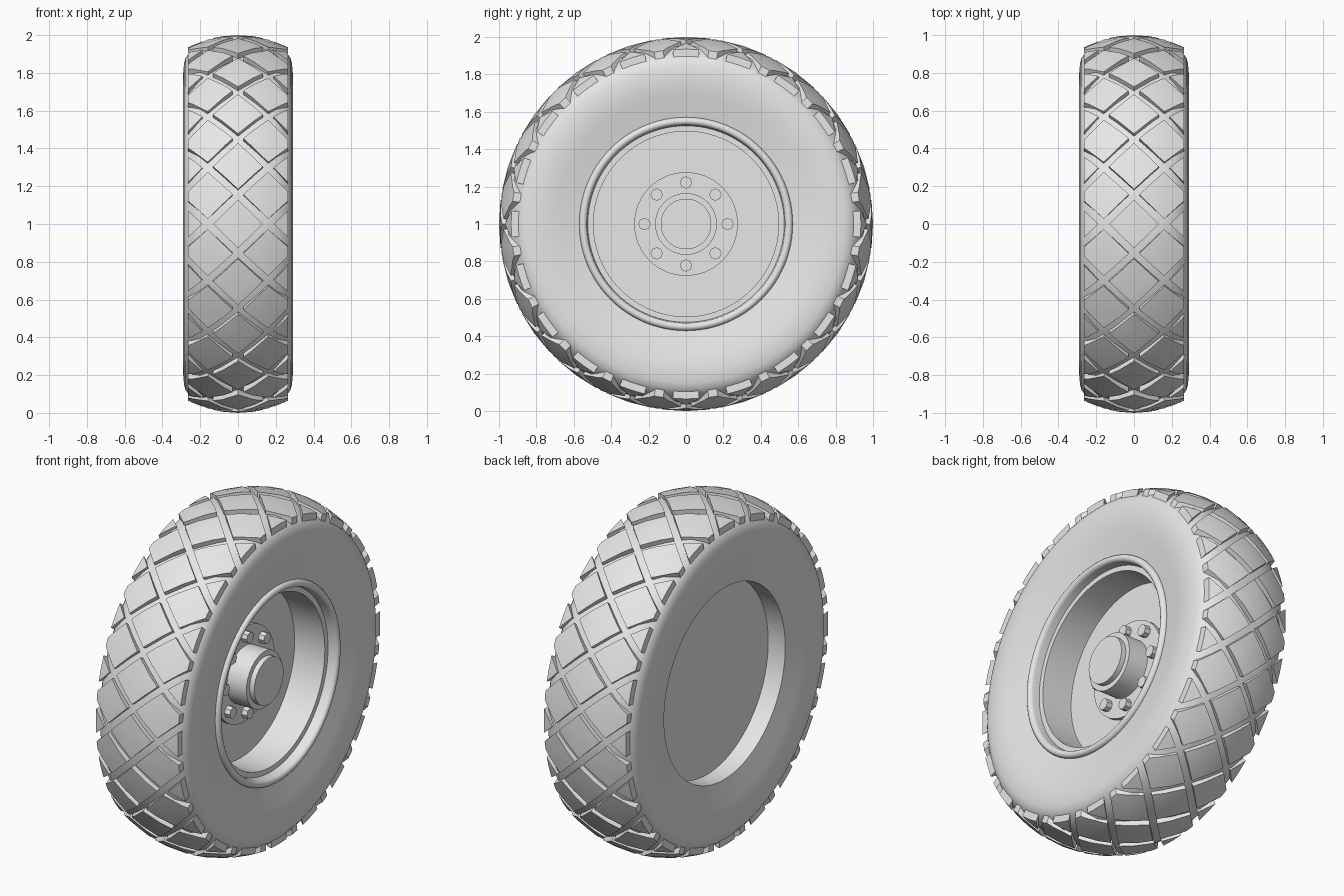
import bpy, bmesh, math

cube = bpy.data.objects.get("Cube")
if cube:
    bpy.data.objects.remove(cube, do_unlink=True)

# One plain grey for the whole wheel
grey = bpy.data.materials.new("plain grey")
grey.use_nodes = True
grey.diffuse_color = (0.8, 0.8, 0.8, 1)
grey.node_tree.nodes["Principled BSDF"].inputs["Base Color"].default_value = (0.8, 0.8, 0.8, 1)

AXLE = 1.0  # height of the wheel centre


def finish(bm, name, location=(0, 0, AXLE), angle=30):
    bmesh.ops.recalc_face_normals(bm, faces=bm.faces)
    mesh = bpy.data.meshes.new(name)
    bm.to_mesh(mesh)
    bm.free()
    obj = bpy.data.objects.new(name, mesh)
    bpy.context.collection.objects.link(obj)
    mesh.materials.append(grey)
    obj.location = location
    bpy.ops.object.select_all(action='DESELECT')
    obj.select_set(True)
    bpy.context.view_layer.objects.active = obj
    bpy.ops.object.shade_smooth_by_angle(angle=math.radians(angle))
    return obj


def lathe(name, profile, steps=96, location=(0, 0, AXLE), closed=False):
    """Spin a profile of (x, radius) points around the x axis."""
    bm = bmesh.new()
    verts = [bm.verts.new((x, 0, r)) for x, r in profile]
    edges = [bm.edges.new(pair) for pair in zip(verts, verts[1:])]
    if closed:
        edges.append(bm.edges.new((verts[-1], verts[0])))
    bmesh.ops.spin(bm, geom=verts + edges, cent=(0, 0, 0), axis=(1, 0, 0),
                   angle=math.tau, steps=steps, use_duplicate=False)
    bmesh.ops.remove_doubles(bm, verts=bm.verts, dist=0.0002)
    return finish(bm, name, location)


# Tyre body: rounded sidewalls and a crowned tread base
half = [(0.25, 0.56), (0.262, 0.62), (0.277, 0.69), (0.288, 0.75), (0.29, 0.8),
        (0.286, 0.85), (0.277, 0.88), (0.258, 0.905), (0.2, 0.948), (0.1, 0.965)]
lathe("tyre_body", half + [(0, 0.97)] + [(-x, r) for x, r in reversed(half)], closed=True)

# Tread: a diamond grid laid out flat, trimmed at the shoulders, then wrapped
COUNT = 20
STEP_X = 0.16
STEP_S = math.pi / COUNT
EDGE = 0.265
GAP = 0.028
DEPTH = 0.034

bm = bmesh.new()
for column in range(-2, 3):
    for row in range(COUNT):
        cx = column * STEP_X
        cs = (2 * row + column % 2) * STEP_S
        dx, ds = STEP_X - GAP, STEP_S - GAP
        bm.faces.new([bm.verts.new(p) for p in
                      ((cx - dx, cs, 0), (cx, cs - ds, 0), (cx + dx, cs, 0), (cx, cs + ds, 0))])


def cut(point, normal, trim=False):
    bmesh.ops.bisect_plane(bm, geom=bm.verts[:] + bm.edges[:] + bm.faces[:], dist=1e-5,
                           plane_co=point, plane_no=normal, clear_outer=trim)


for side in (-1, 1):
    cut((side * EDGE, 0, 0), (side, 0, 0), trim=True)
for i in range(-3, 4):
    cut((i * STEP_X / 2, 0, 0), (1, 0, 0))
for i in range(2 * COUNT):
    cut((0, i * STEP_S, 0), (0, 1, 0))
raised = bmesh.ops.extrude_face_region(bm, geom=bm.faces[:])
for v in raised["geom"]:
    if isinstance(v, bmesh.types.BMVert):
        v.co.z = DEPTH
for v in bm.verts:
    x, s, h = v.co
    r = 1 - DEPTH - 0.065 * (x / EDGE) ** 2 + (h if h > 0 else -0.008)
    v.co = (x, r * math.cos(s), r * math.sin(s))
finish(bm, "tread_blocks")

# Rim: solid centre disc, deep barrel, inner ledge and rolled lip
lip = [(0.252 + 0.022 * math.sin(a), 0.55 - 0.021 * math.cos(a))
       for a in (math.pi * i / 8 for i in range(9))]
lathe("rim", [(0.02, 0), (0.02, 0.495), (0.215, 0.495), (0.215, 0.525)] + lip
      + [(0.2, 0.57), (-0.14, 0.565), (-0.14, 0)])

# Hub with its flange and stepped cap
lathe("hub_flange", [(0.0, 0), (0.0, 0.277), (0.045, 0.277), (0.045, 0)], 64)
lathe("hub_cap", [(0.03, 0), (0.03, 0.165), (0.17, 0.165), (0.17, 0.135),
                  (0.2, 0.135), (0.2, 0)], 64)

# Ring of wheel bolts
for i in range(8):
    a = math.tau * i / 8
    lathe(f"wheel_bolt_{i + 1}", [(0.03, 0), (0.03, 0.033), (0.08, 0.033), (0.08, 0)], 8,
          (0, 0.222 * math.cos(a), AXLE + 0.222 * math.sin(a)))
